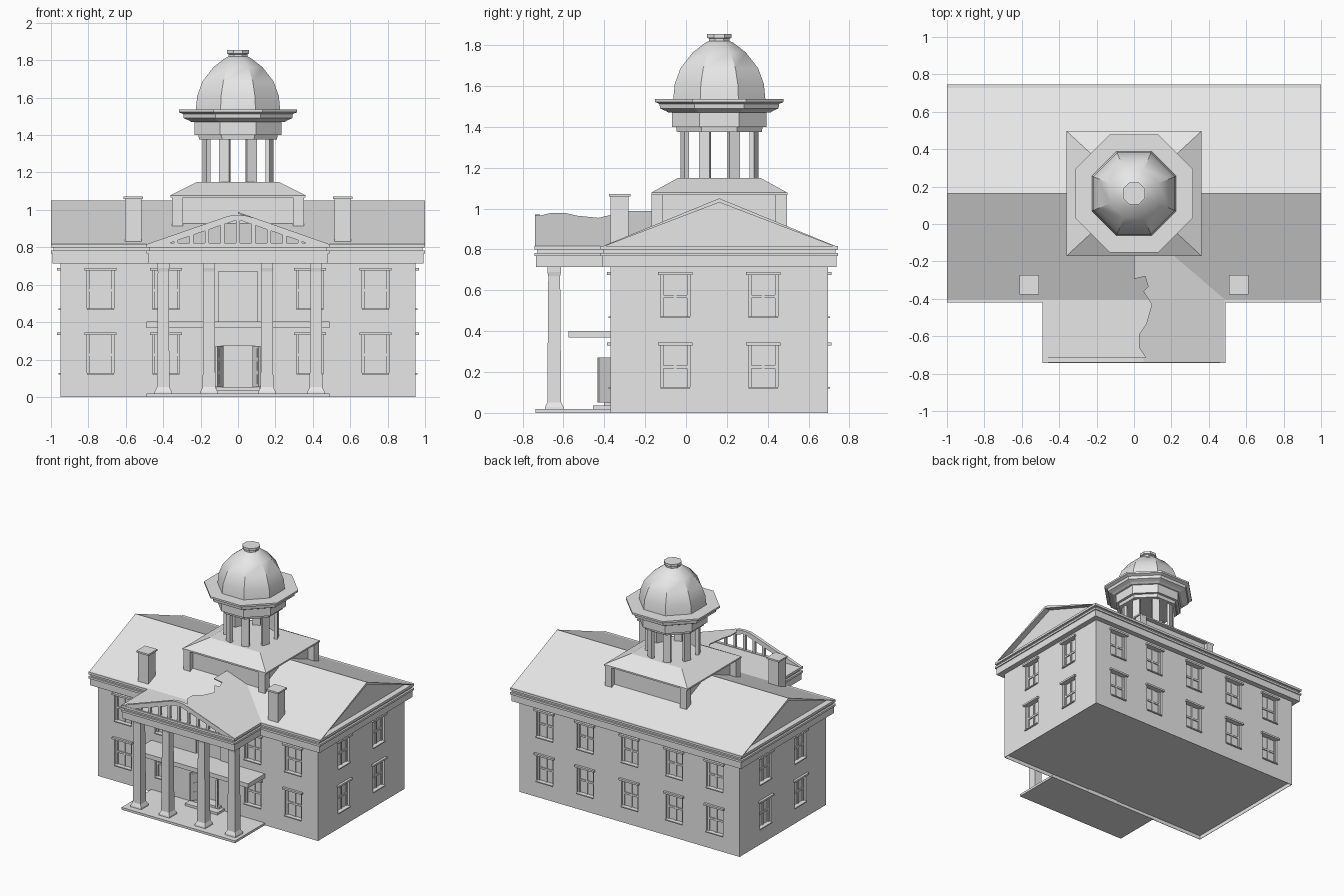
import bpy, bmesh, math
from mathutils import Matrix, Vector

cube = bpy.data.objects.get("Cube")
if cube:
    bpy.data.objects.remove(cube, do_unlink=True)

stone = bpy.data.materials.new("pale_grey_stone")
stone.use_nodes = True
stone.diffuse_color = (0.8, 0.8, 0.8, 1)
stone.node_tree.nodes["Principled BSDF"].inputs["Base Color"].default_value = stone.diffuse_color

CY = 0.163                       # middle of the main block in y
HX, HY = 0.95, 0.532             # half sizes of the main block
BODY = Matrix.Translation((0, CY, 0))
IDENT = Matrix()


def finish(name, bm):
    bmesh.ops.recalc_face_normals(bm, faces=bm.faces)
    mesh = bpy.data.meshes.new(name)
    bm.to_mesh(mesh)
    bm.free()
    mesh.materials.append(stone)
    ob = bpy.data.objects.new(name, mesh)
    bpy.context.collection.objects.link(ob)
    return ob


def add_box(bm, x, y, z, mat=IDENT):
    """Box from (min, max) pairs."""
    lo, hi = Vector((x[0], y[0], z[0])), Vector((x[1], y[1], z[1]))
    m = mat @ Matrix.Translation((lo + hi) / 2) @ Matrix.Diagonal((*(hi - lo), 1))
    bmesh.ops.create_cube(bm, size=1, matrix=m)


def boxes(name, items):
    bm = bmesh.new()
    for item in items:
        add_box(bm, *item)
    return finish(name, bm)


def add_prism(bm, pts, offset):
    """Extrude a flat polygon of 3D points along an offset."""
    face = bm.faces.new([bm.verts.new(p) for p in pts])
    ext = bmesh.ops.extrude_face_region(bm, geom=[face], use_keep_orig=True)["geom"]
    bmesh.ops.translate(bm, vec=offset, verts=[v for v in ext if isinstance(v, bmesh.types.BMVert)])


def recess(bm, faces, rim, depth):
    """Inset the faces, then sink them with straight sides."""
    bmesh.ops.inset_individual(bm, faces=faces, thickness=rim, depth=0)
    for f in faces:
        direction = f.normal.copy()
        sunk = bmesh.ops.extrude_discrete_faces(bm, faces=[f])["faces"][0]
        bmesh.ops.translate(bm, vec=direction * -depth, verts=sunk.verts)


def stack(name, profile, sides=8, at=(0, 0)):
    """Solid of n-sided rings; profile holds (half width across flats, z)."""
    bm = bmesh.new()
    rings = []
    for r, z in profile:
        rad = r / math.cos(math.pi / sides)
        rings.append([bm.verts.new((at[0] + rad * math.cos((i + .5) * math.tau / sides),
                                    at[1] + rad * math.sin((i + .5) * math.tau / sides), z))
                      for i in range(sides)])
    for a, b in zip(rings, rings[1:]):
        for i in range(sides):
            j = (i + 1) % sides
            bm.faces.new((a[i], a[j], b[j], b[i]))
    bm.faces.new(rings[0])
    bm.faces.new(rings[-1])
    return finish(name, bm)


# Main block, with a shallow hollow underneath
bm = bmesh.new()
add_box(bm, (-HX, HX), (-HY, HY), (0, 0.72), BODY)
bm.normal_update()
recess(bm, [f for f in bm.faces if f.normal.z < -0.9], 0.004, 0.03)
walls = finish("main_walls", bm)

# Windows: each wall has a turn, a distance from the centre and window positions
outer = [-0.735, -0.385, 0.385, 0.735]
wall_list = [(0, HY, outer), (180, HY, outer + [0]),
             (90, HX, [-0.215, 0.215]), (-90, HX, [-0.215, 0.215])]
cuts, heads, sills, bars = [], [], [], []
for turn, d, places in wall_list:
    m = BODY @ Matrix.Rotation(math.radians(turn), 4, "Z")
    for u in places:
        for z in (0.125, 0.47):
            top, mid = z + 0.205, z + 0.1
            w = 0.072
            cuts.append(((u - w, u + w), (-d - 0.05, -d + 0.025), (z, top), m))
            heads.append(((u - 0.085, u + 0.085), (-d - 0.018, -d + 0.005), (top, top + 0.014), m))
            sills.append(((u - w, u + w), (-d - 0.01, -d + 0.025), (z - 0.006, z + 0.002), m))
            for s in (-1, 1):
                a, b = sorted((u + s * w, u + s * (w - 0.014)))
                bars.append(((a, b), (-d + 0.016, -d + 0.027), (z, top), m))
            bars.append(((u - 0.006, u + 0.006), (-d + 0.018, -d + 0.027), (z, top), m))
            bars.append(((u - w, u + w), (-d + 0.017, -d + 0.027), (mid - 0.007, mid + 0.007), m))
# Doorway and upper balcony door openings
cuts.append(((-0.08, 0.08), (-HY - 0.05, -HY + 0.05), (0.05, 0.275), BODY))
cuts.append(((-0.105, 0.105), (-HY - 0.05, -HY + 0.015), (0.4, 0.67), BODY))
cutter = boxes("opening_cutter", cuts)
cutter.hide_render = True
cutter.hide_viewport = True
cutter.display_type = "WIRE"
mod = walls.modifiers.new("openings", "BOOLEAN")
mod.object = cutter
mod.solver = "EXACT"
boxes("window_heads", heads)
boxes("window_sills", sills)
boxes("window_bars", bars)

# Stepped cornice around the main block and the portico
tiers = [(0.042, 0.714, 0.767), (0.050, 0.767, 0.783), (0.036, 0.783, 0.800), (0.050, 0.800, 0.818)]
boxes("main_cornice", [((-HX - o, HX + o), (-HY - o, HY + o), (a, b), BODY) for o, a, b in tiers])
boxes("portico_cornice", [((-0.44 - o, 0.44 + o), (-0.692 - o, -0.38), (a, b)) for o, a, b in tiers])

# Main roof with recessed gable ends
bm = bmesh.new()
half = HY + 0.048
add_prism(bm, [(-1, CY - half, 0.812), (-1, CY + half, 0.812), (-1, CY, 1.05)], (2, 0, 0))
bmesh.ops.recalc_face_normals(bm, faces=bm.faces)
recess(bm, [f for f in bm.faces if abs(f.normal.x) > 0.9], 0.02, 0.045)
finish("main_roof", bm)

# Chimneys
for side, x in (("right", -0.56), ("left", 0.56)):
    boxes(side + "_chimney", [
        ((x - 0.044, x + 0.044), (-0.369, -0.281), (0.82, 1.06)),
        ((x - 0.053, x + 0.053), (-0.378, -0.272), (1.058, 1.071))])

# Portico floor, balcony and columns
boxes("porch_floor", [((-0.49, 0.49), (-0.737, -0.36), (0, 0.018))])
boxes("balcony", [((-0.49, 0.49), (-0.575, -0.36), (0.368, 0.402))])
for i, x in enumerate((-0.40, -0.155, 0.155, 0.417)):
    stack("column_%d" % (i + 1),
          [(0.047, 0.015), (0.045, 0.03), (0.034, 0.052), (0.029, 0.67), (0.033, 0.69), (0.033, 0.72)],
          sides=4, at=(x, -0.645))

# Open pediment frame: two rakes, a bottom rail and upright slats
RISE = 0.172 / 0.49
bm = bmesh.new()
for s in (-1, 1):
    add_prism(bm, [(0, -0.74, 0.972), (s * 0.05, -0.74, 0.968), (s * 0.49, -0.74, 0.816),
                   (s * 0.385, -0.74, 0.816), (0, -0.74, 0.948)], (0, 0.025, 0))
add_box(bm, (-0.45, 0.45), (-0.738, -0.715), (0.812, 0.822))
for i in range(-4, 5):
    x = i * 0.083
    add_box(bm, (x - 0.01, x + 0.01), (-0.736, -0.718), (0.816, 0.960 - RISE * abs(x)))
finish("pediment_frame", bm)

# Surviving portico roof slope with its ragged upper edge
outline = [(0.49, -0.738), (0.49, -0.405), (0, 0.02), (0, -0.294), (0.06, -0.28), (0.075, -0.335),
           (0.05, -0.36), (0.095, -0.43), (0.065, -0.535), (0.027, -0.59), (0.027, -0.66),
           (0.05, -0.695), (0.08, -0.738)]
bm = bmesh.new()
add_prism(bm, [(x, y, 0.988 - RISE * x) for x, y in outline], (0, 0, -0.008))
finish("portico_roof_slope", bm)

# Entrance: steps, open door leaves and surround
boxes("entrance_steps", [((-0.14, 0.14), (-0.455, -0.36), (0.015, 0.036)),
                         ((-0.115, 0.115), (-0.40, -0.36), (0.036, 0.052))])
for side, s in (("right", -1), ("left", 1)):
    hinge = Matrix.Translation((s * 0.082, -0.368, 0)) @ Matrix.Rotation(s * math.radians(28), 4, "Z")
    leaf = [((-0.006, 0.006), (-0.07, 0), (0.052, 0.272), hinge)]
    for z in (0.07, 0.14, 0.21):
        leaf.append(((-0.009, 0.009), (-0.058, -0.012), (z, z + 0.05), hinge))
    boxes(side + "_door_leaf", leaf)
boxes("upper_door_knob", [((-0.004, 0.004), (-0.36, -0.35), (0.505, 0.515))])

# Cupola base: walls, corner posts and hipped roof
boxes("cupola_base", [((-0.30, 0.30), (-0.30, 0.30), (0.86, 1.075), BODY)])
boxes("cupola_corner_posts", [
    (sorted((sx * 0.295, sx * 0.352)), sorted((sy * 0.275, sy * 0.332)), (0.90, 1.07), BODY)
    for sx in (-1, 1) for sy in (-1, 1)])
hip = stack("cupola_hip_roof", [(0.36, 1.066), (0.36, 1.078), (0.218, 1.15)], sides=4)
hip.scale.y = 0.925
hip.location.y = CY

# Open lantern of eight posts
posts = []
for i in range(8):
    m = BODY @ Matrix.Rotation((i + 0.5) * math.tau / 8, 4, "Z")
    posts.append(((0.172, 0.195), (-0.028, 0.028), (1.145, 1.38), m))
boxes("lantern_posts", posts)

# Octagonal entablature, dome and finial
c = (0, CY)
stack("lantern_ring", [(0.208, 1.375), (0.212, 1.402)], at=c)
stack("dome_drum", [(0.232, 1.40), (0.232, 1.475)], at=c)
stack("dome_cornice", [(0.25, 1.47), (0.262, 1.478), (0.29, 1.49), (0.293, 1.512),
                       (0.315, 1.522), (0.315, 1.536)], at=c)
dome = stack("dome", [(0.226, 1.53), (0.218, 1.61), (0.190, 1.687), (0.130, 1.764),
                      (0.068, 1.812), (0.05, 1.82)], at=c)
stack("dome_finial", [(0.05, 1.81), (0.05, 1.832), (0.06, 1.836), (0.06, 1.855)], at=c)

bpy.ops.object.select_all(action="DESELECT")
dome.select_set(True)
bpy.context.view_layer.objects.active = dome
bpy.ops.object.shade_smooth_by_angle(angle=math.radians(30))
